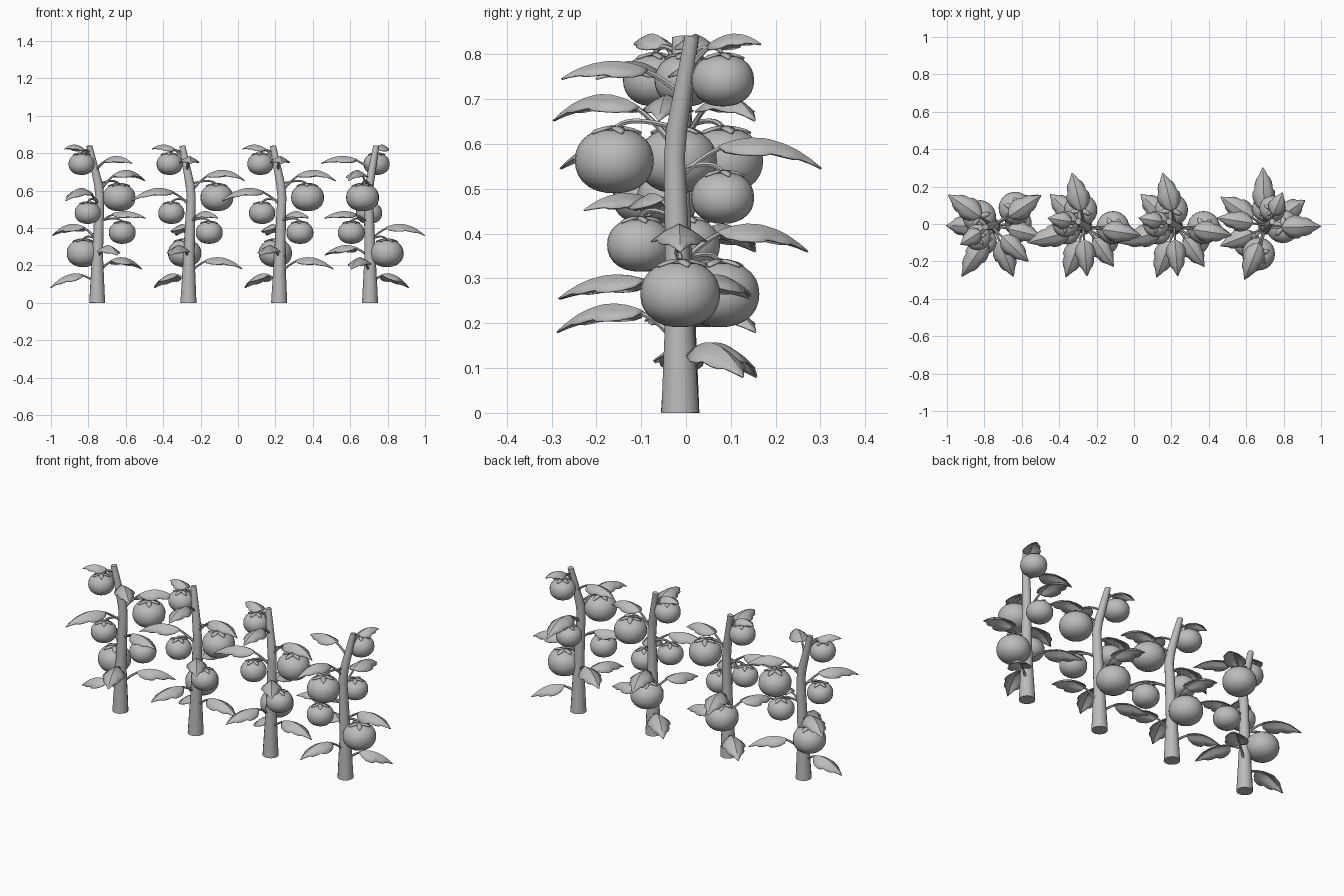
import bpy, bmesh, math
from mathutils import Vector, Matrix

cube = bpy.data.objects.get("Cube")
if cube:
    bpy.data.objects.remove(cube, do_unlink=True)

grey = bpy.data.materials.new("plain grey")
grey.use_nodes = True
grey.diffuse_color = (0.5, 0.5, 0.5, 1)
grey.node_tree.nodes["Principled BSDF"].inputs["Base Color"].default_value = (0.5, 0.5, 0.5, 1)

# Stem axis: foot, bend, top, with radii
STEM = [Vector((0, 0, 0)), Vector((0, -0.003, 0.25)), Vector((-0.008, -0.013, 0.57)),
        Vector((-0.004, -0.008, 0.63)), Vector((0.033, 0.026, 0.84))]
STEM_R = [0.043, 0.03, 0.024, 0.024, 0.016]

# Leaves: direction in degrees, reach, root height, peak height, tip height, half width
LEAVES = [(34, 0.25, 0.105, 0.155, 0.08, 0.062),
          (250, 0.292, 0.16, 0.242, 0.18, 0.06),
          (147, 0.288, 0.245, 0.307, 0.255, 0.06),
          (0, 0.292, 0.335, 0.42, 0.36, 0.062),
          (203, 0.265, 0.43, 0.488, 0.452, 0.054),
          (93, 0.315, 0.52, 0.612, 0.545, 0.06),
          (248, 0.305, 0.595, 0.707, 0.652, 0.057),
          (170, 0.265, 0.71, 0.782, 0.745, 0.054),
          (64, 0.2, 0.765, 0.84, 0.822, 0.046)]

# Fruits: x, y, z of the centre, radius
FRUITS = [(0.035, 0.095, 0.742, 0.07), (-0.04, -0.147, 0.563, 0.088),
          (-0.005, 0.095, 0.48, 0.07), (-0.1, -0.091, 0.375, 0.072),
          (0.09, 0.0, 0.265, 0.089)]

# Blade outline: distance along the blade, share of half width
OUTLINE = [(0, 0.08), (0.06, 0.5), (0.18, 0.85), (0.32, 1), (0.44, 0.97), (0.5, 0.8),
           (0.64, 0.75), (0.74, 0.6), (0.79, 0.42), (0.9, 0.22), (1, 0.02)]


def axis_at(z):
    for a, b in zip(STEM, STEM[1:]):
        if z <= b.z:
            return a.lerp(b, (z - a.z) / (b.z - a.z))
    return STEM[-1].copy()


def bezier(a, b, c, t):
    return a * (1 - t) ** 2 + b * 2 * t * (1 - t) + c * t * t


def loft(bm, rings, closed):
    rows = [[bm.verts.new(p) for p in ring] for ring in rings]
    n = len(rows[0])
    for r, s in zip(rows, rows[1:]):
        for i in range(n if closed else n - 1):
            j = (i + 1) % n
            bm.faces.new((r[i], r[j], s[j], s[i]))
    return rows


def tube(bm, path, radii, side, sides):
    rings = []
    for k, p in enumerate(path):
        tangent = (path[min(k + 1, len(path) - 1)] - path[max(k - 1, 0)]).normalized()
        up = tangent.cross(side).normalized()
        rings.append([p + (side * math.cos(q) + up * math.sin(q)) * radii[k]
                      for q in (2 * math.pi * i / sides for i in range(sides))])
    rows = loft(bm, rings, True)
    bm.faces.new(rows[0][::-1])
    bm.faces.new(rows[-1])


def build_stem(bm):
    tube(bm, STEM, STEM_R, Vector((1, 0, 0)), 14)


def leaf_curve(leaf):
    ang, reach, z0, peak, z1, half = leaf
    d = Vector((math.cos(math.radians(ang)), math.sin(math.radians(ang)), 0))
    root, tip = axis_at(z0), d * reach + Vector((0, 0, z1))
    mid = (root + tip) / 2
    mid.z = 2 * peak - (z0 + z1) / 2
    return root, mid, tip, Vector((-d.y, d.x, 0))


def build_leaves(bm):
    for leaf in LEAVES:
        root, mid, tip, side = leaf_curve(leaf)
        half, rings = leaf[5], []
        for u, w in OUTLINE:
            p = bezier(root, mid, tip, 0.3 + 0.7 * u)
            ring = []
            for s in (-1, -0.5, 0, 0.5, 1):
                # both halves fold down from the midrib
                drop = 0.62 * half * w * abs(s) ** 1.3
                ring.append(p + side * (s * half * w) - Vector((0, 0, drop)))
            rings.append(ring)
        loft(bm, rings, False)


def build_leaf_stalks(bm):
    for leaf in LEAVES:
        root, mid, tip, side = leaf_curve(leaf)
        ts = [0.06 * i for i in range(11)]
        path = [bezier(root, mid, tip, t) - Vector((0, 0, 0.005)) for t in ts]
        tube(bm, path, [0.008 - 0.009 * t for t in ts], side, 6)


def build_fruits(bm):
    for x, y, z, r in FRUITS:
        made = bmesh.ops.create_uvsphere(bm, u_segments=24, v_segments=14, radius=r)["verts"]
        for v in made:
            # squarish shoulders, flattened, with a dimple under the calyx
            flat, high = math.hypot(v.co.x, v.co.y) / r, abs(v.co.z) / r
            v.co /= (flat ** 2.2 + high ** 2.2) ** (1 / 2.2)
            v.co.z *= 0.83
            if v.co.z > 0:
                v.co.z -= 0.12 * r * max(0, 1 - flat / 0.45) ** 2
            v.co += Vector((x, y, z))


def build_calyxes(bm):
    for x, y, z, r in FRUITS:
        for k in range(5):
            turn = Matrix.Rotation(2 * math.pi * k / 5 + 0.3, 3, "Z")
            rings = []
            for u, w in ((0.02, 0.09), (0.25, 0.16), (0.5, 0.13), (0.68, 0.02)):
                top = 0.83 * math.sqrt(1 - u * u) + 0.04 + 0.14 * u * u
                rings.append([Vector((x, y, z)) + turn @ Vector((u, s * w, top - 0.03 * abs(s))) * r
                              for s in (-1, 0, 1)])
            loft(bm, rings, False)


def build_fruit_stalks(bm):
    for x, y, z, r in FRUITS:
        top = Vector((x, y, z + 0.76 * r))
        root = axis_at(top.z + 0.005)
        d = (top - root).normalized()
        side = Vector((-d.y, d.x, 0)).normalized()
        bend = root.lerp(top, 0.85) + Vector((0, 0, 0.04))
        path = [bezier(root, bend, top, i / 8) for i in range(9)]
        tube(bm, path, [0.006] * 9, side, 6)


def make_mesh(name, build):
    bm = bmesh.new()
    build(bm)
    bmesh.ops.recalc_face_normals(bm, faces=bm.faces)
    mesh = bpy.data.meshes.new(name)
    bm.to_mesh(mesh)
    bm.free()
    mesh.materials.append(grey)
    mesh.polygons.foreach_set("use_smooth", [True] * len(mesh.polygons))
    mesh.set_sharp_from_angle(angle=math.radians(40))
    return mesh


PARTS = {"stem": build_stem, "leaves": build_leaves, "leaf_stalks": build_leaf_stalks,
         "fruits": build_fruits, "calyxes": build_calyxes, "fruit_stalks": build_fruit_stalks}
meshes = {name: make_mesh(name, build) for name, build in PARTS.items()}

# Four plants in a row, each turned about its stem
for number, (x, turn) in enumerate(((-0.753, 145), (-0.265, 103), (0.22, 103), (0.706, 0)), 1):
    for name, mesh in meshes.items():
        ob = bpy.data.objects.new(f"plant_{number}_{name}", mesh)
        ob.location = (x, -0.013, 0)
        ob.rotation_euler.z = math.radians(turn)
        bpy.context.collection.objects.link(ob)
        if name in ("leaves", "calyxes"):
            mod = ob.modifiers.new("thickness", "SOLIDIFY")
            mod.thickness = 0.004
            mod.offset = 0
